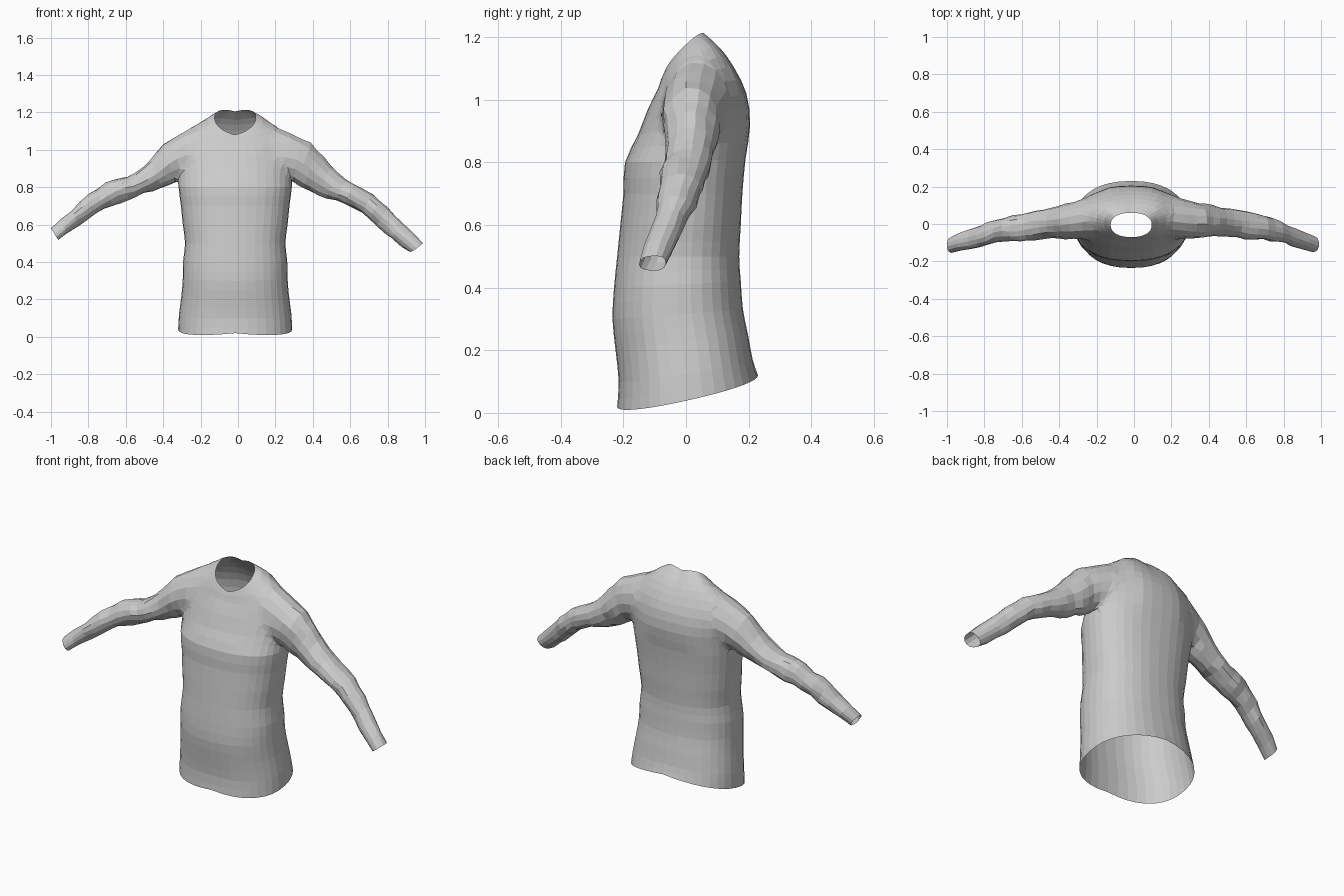
import bpy, bmesh, math
from mathutils import Vector, noise

if "Cube" in bpy.data.objects:
    bpy.data.objects.remove(bpy.data.objects["Cube"])

# Torso rings: z front, z back, y front, y back, half width, side lift
TORSO = [
    (.02, .12, -.22, .23, .305, -.03), (.10, .17, -.215, .213, .30, -.01),
    (.20, .25, -.225, .198, .287, 0), (.30, .33, -.235, .182, .28, 0),
    (.40, .42, -.23, .175, .278, 0), (.50, .50, -.22, .17, .268, 0),
    (.60, .60, -.21, .175, .28, 0), (.70, .70, -.20, .18, .29, 0),
    (.80, .81, -.195, .19, .303, 0), (.89, .92, -.153, .205, .30, 0),
    (.97, 1.02, -.122, .193, .29, 0), (1.03, 1.10, -.092, .155, .25, .02),
    (1.06, 1.16, -.08, .11, .19, .03), (1.08, 1.205, -.07, .06, .11, .03)]
# Sleeve rings: top x, z, bottom x, z, y front, y back
RIGHT = [
    (.15, 1.14, .15, .88, -.06, .14), (.29, 1.108, .27, .84, -.095, .145),
    (.39, 1.035, .32, .815, -.08, .115), (.46, .96, .38, .78, -.065, .095),
    (.54, .875, .47, .743, -.065, .085), (.62, .82, .57, .712, -.08, .07),
    (.72, .765, .66, .66, -.085, .05), (.80, .69, .74, .595, -.095, .02),
    (.88, .61, .82, .525, -.115, -.02), (.99, .505, .92, .45, -.15, -.06)]
LEFT = [
    (-.15, 1.14, -.15, .88, -.06, .14), (-.30, 1.115, -.28, .85, -.095, .14),
    (-.40, 1.03, -.335, .825, -.08, .105), (-.47, .95, -.41, .795, -.075, .085),
    (-.55, .875, -.50, .768, -.085, .07), (-.63, .848, -.58, .73, -.09, .055),
    (-.71, .822, -.67, .70, -.09, .035), (-.80, .76, -.76, .655, -.11, .01),
    (-.89, .68, -.85, .595, -.135, -.03), (-1.0, .58, -.96, .52, -.155, -.07)]


def refine(rows, steps):
    """Catmull-Rom interpolation between section rows."""
    out = []
    for i in range(len(rows) - 1):
        a, b = rows[max(i - 1, 0)], rows[i]
        c, d = rows[i + 1], rows[min(i + 2, len(rows) - 1)]
        for s in range(steps):
            t = s / steps
            out.append([.5 * (2*q + (r - p)*t + (2*p - 5*q + 4*r - w)*t*t
                              + (3*q - p - 3*r + w)*t**3)
                        for p, q, r, w in zip(a, b, c, d)])
    return out + [list(rows[-1])]


def torso_point(row, a):
    zf, zb, yf, yb, hw, lift = row
    c, s = math.cos(a), math.sin(a)
    c = math.copysign(abs(c) ** .88, c)
    s = math.copysign(abs(s) ** .88, s)
    k = (s + 1) / 2
    return Vector((-.015 + hw * c, yf + (yb - yf) * k,
                   zf + (zb - zf) * k + lift * abs(c)))


def sleeve_point(row, a):
    tx, tz, bx, bz, yf, yb = row
    k = (math.sin(a) + 1) / 2
    p = Vector((bx + (tx - bx) * k, (yf + yb) / 2 + (yb - yf) / 2 * math.cos(a),
                bz + (tz - bz) * k))
    p.y += .012 * noise.noise(p * 14)
    p.z += .012 * noise.noise(p * 14 + Vector((5, 5, 5)))
    return p


def loft(name, rows, point, n):
    bm = bmesh.new()
    rings = [[bm.verts.new(point(r, 2 * math.pi * i / n)) for i in range(n)]
             for r in rows]
    for r0, r1 in zip(rings, rings[1:]):
        for i in range(n):
            j = (i + 1) % n
            bm.faces.new((r0[i], r0[j], r1[j], r1[i]))
    bm.faces.new(rings[0])
    bm.faces.new(rings[-1])
    bmesh.ops.recalc_face_normals(bm, faces=bm.faces[:])
    me = bpy.data.meshes.new(name)
    bm.to_mesh(me)
    bm.free()
    ob = bpy.data.objects.new(name, me)
    bpy.context.collection.objects.link(ob)
    return ob


# Closed body and sleeves, fused into one garment
shirt = loft("shirt", refine(TORSO, 2), torso_point, 36)
bpy.context.view_layer.objects.active = shirt
for name, rows in (("right_sleeve", RIGHT), ("left_sleeve", LEFT)):
    sleeve = loft(name, refine(rows, 2), sleeve_point, 14)
    mod = shirt.modifiers.new("fuse", 'BOOLEAN')
    mod.operation, mod.solver, mod.object = 'UNION', 'EXACT', sleeve
    bpy.ops.object.modifier_apply(modifier=mod.name)
    bpy.data.objects.remove(sleeve)

# Open the neck, hem and cuffs, then soften the armhole seams
bm = bmesh.new()
bm.from_mesh(shirt.data)
caps = [f for f in bm.faces if len(f.verts) >= 13]
bmesh.ops.delete(bm, geom=caps, context='FACES')
bmesh.ops.remove_doubles(bm, verts=bm.verts[:], dist=.008)
bmesh.ops.triangulate(bm, faces=[f for f in bm.faces if len(f.verts) > 4])
seam = [v for v in bm.verts if .14 < abs(v.co.x) < .36 and v.co.z > .84
        and not v.is_boundary]
for _ in range(4):
    bmesh.ops.smooth_vert(bm, verts=seam, factor=.5, use_axis_x=True,
                          use_axis_y=True, use_axis_z=True)
bm.to_mesh(shirt.data)
bm.free()
